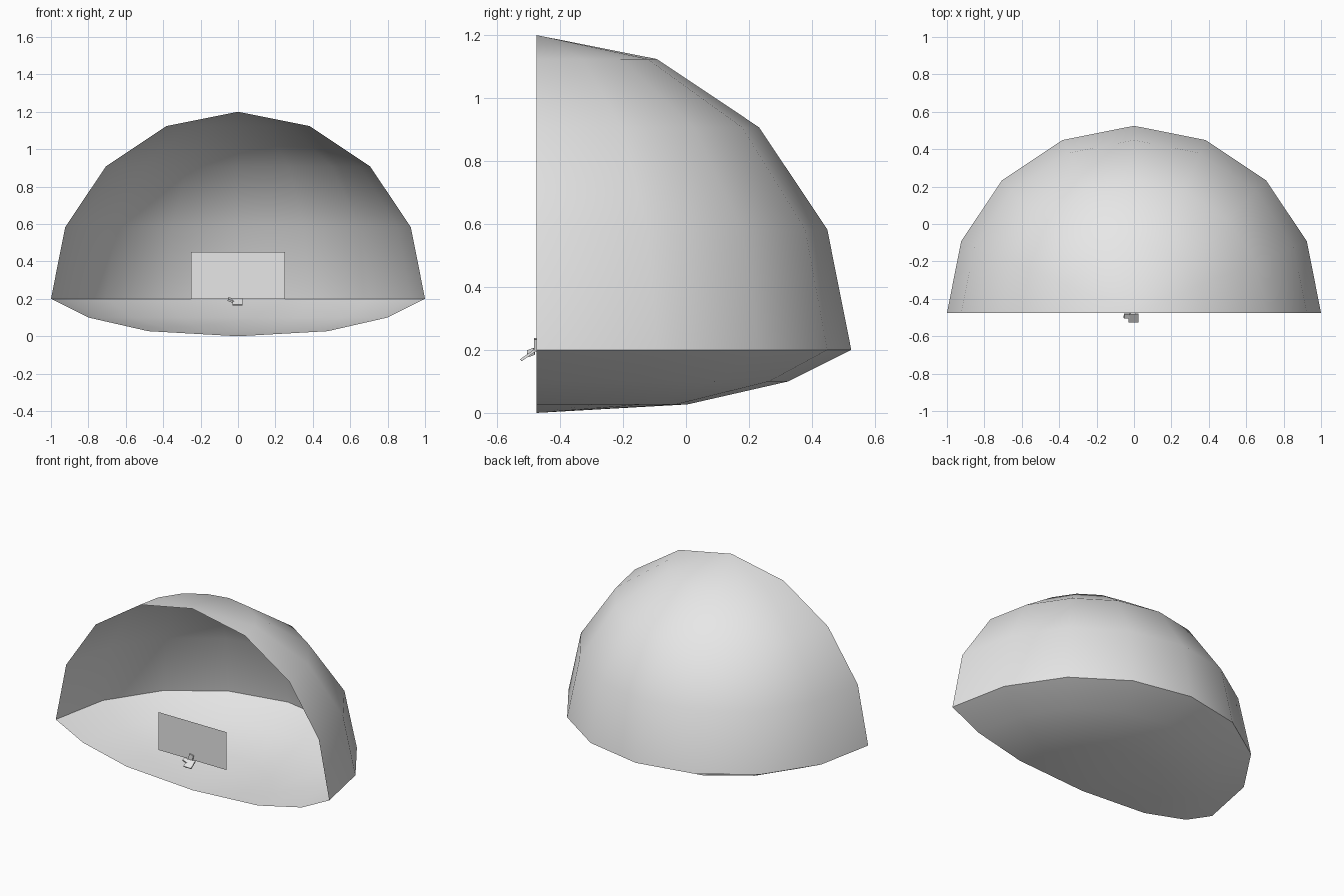
import bpy, bmesh, math
from mathutils import Matrix, Vector

if "Cube" in bpy.data.objects:
    bpy.data.objects.remove(bpy.data.objects["Cube"])

grey = bpy.data.materials.new("light_grey")
grey.diffuse_color = (0.8, 0.8, 0.8, 1)
grey.use_nodes = True
grey.node_tree.nodes["Principled BSDF"].inputs["Base Color"].default_value = grey.diffuse_color
FRONT, RIM, SEG = -0.475, 0.2, 8


def finish(name, bm, smooth):
    mesh = bpy.data.meshes.new(name)
    bm.to_mesh(mesh)
    bm.free()
    mesh.materials.append(grey)
    for p in mesh.polygons:
        p.use_smooth = smooth
    ob = bpy.data.objects.new(name, mesh)
    bpy.context.collection.objects.link(ob)
    return ob


def half_shell(name, profile, pole_z):
    """Half revolution of (radius, z) rings around the vertical axis, closed at a pole."""
    bm = bmesh.new()
    rings = [[bm.verts.new((r * math.cos(math.pi * i / SEG),
                            FRONT + r * math.sin(math.pi * i / SEG), z))
              for i in range(SEG + 1)] for r, z in profile]
    pole = bm.verts.new((0, FRONT, pole_z))
    up = pole_z > RIM
    for i in range(SEG):
        faces = [(a[i], a[i + 1], b[i + 1], b[i]) for a, b in zip(rings, rings[1:])]
        faces.append((rings[-1][i], rings[-1][i + 1], pole))
        for f in faces:
            bm.faces.new(f if up else f[::-1])
    return finish(name, bm, True)


# Open quarter-sphere dome and the shallow bowl floor under it
half_shell("dome", [(math.cos(k * math.pi / 8), RIM + math.sin(k * math.pi / 8))
                    for k in range(4)], RIM + 1)
half_shell("bowl_floor", [(1, RIM), (0.8, 0.1), (0.48, 0.027)], 0.0)

# Upright panel standing in the opening
bm = bmesh.new()
bm.faces.new([bm.verts.new((x, FRONT, z)) for x, z in
              ((-0.25, RIM), (0.25, RIM), (0.25, 0.45), (-0.25, 0.45))])
finish("panel", bm, False)


def box(name, centre, size, tilt=0, roll=0):
    bm = bmesh.new()
    m = (Matrix.Translation(Vector(centre)) @ Matrix.Rotation(roll, 4, 'Y')
         @ Matrix.Rotation(tilt, 4, 'X') @ Matrix.Diagonal((*size, 1)))
    bmesh.ops.create_cube(bm, size=1, matrix=m)
    finish(name, bm, False)


# Tiny ornament on the front edge: leaning body, side arm and upright tip
box("ornament_body", (-0.003, -0.502, 0.183), (0.055, 0.055, 0.008), math.radians(35))
box("ornament_arm", (-0.037, -0.492, 0.192), (0.034, 0.022, 0.012), 0.4, 0.35)
box("ornament_tip", (-0.008, -0.479, 0.217), (0.03, 0.008, 0.038), 0, 0.2)
